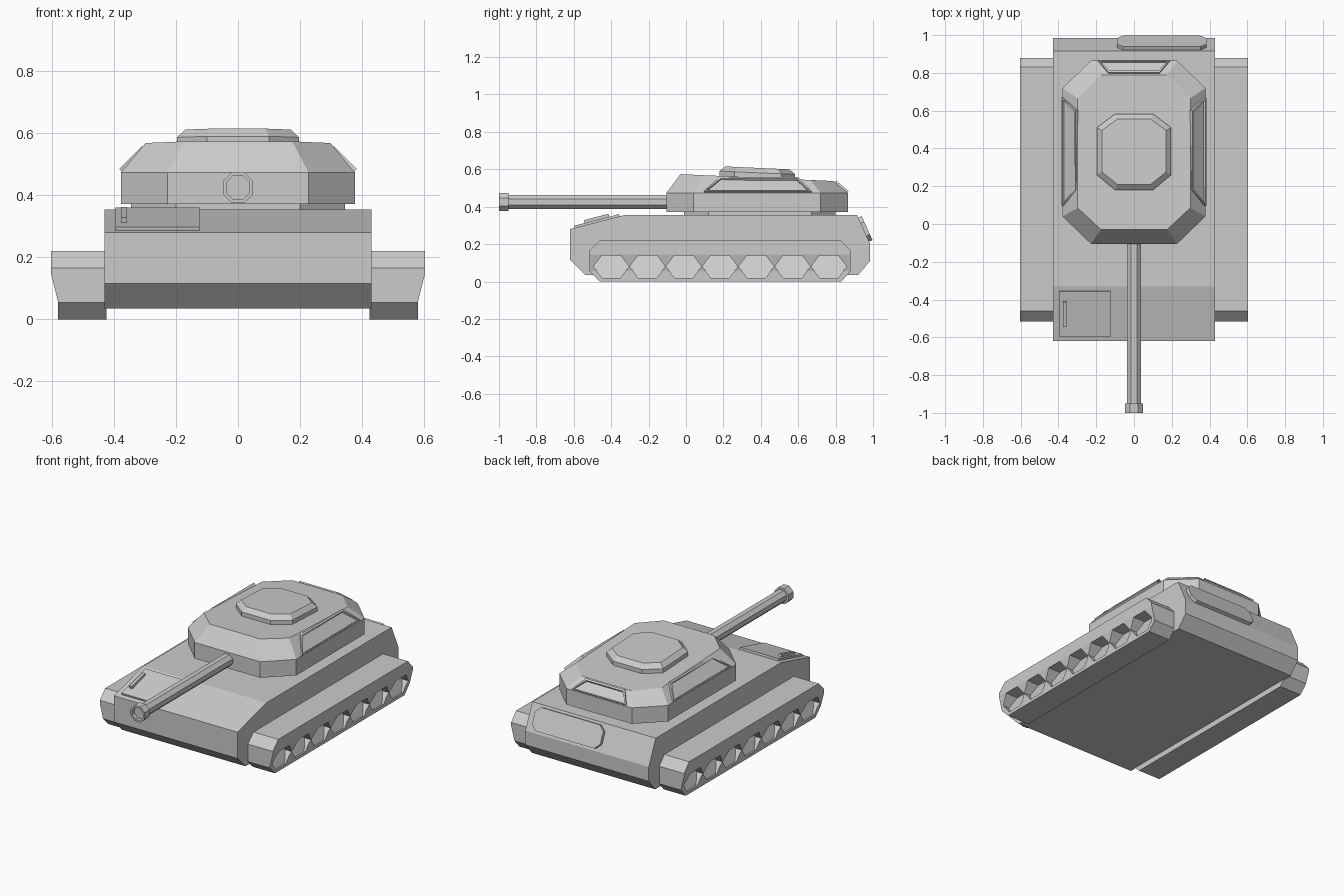
import bpy, bmesh
from mathutils import Matrix, Vector
from math import sin, cos, pi

cube = bpy.data.objects.get("Cube")
if cube:
    bpy.data.objects.remove(cube)

grey = bpy.data.materials.new("plain grey")
grey.use_nodes = True
grey.diffuse_color = (0.6, 0.6, 0.6, 1)
grey.node_tree.nodes["Principled BSDF"].inputs["Base Color"].default_value = (0.6, 0.6, 0.6, 1)


def finish(name, bm):
    bmesh.ops.recalc_face_normals(bm, faces=bm.faces)
    mesh = bpy.data.meshes.new(name)
    bm.to_mesh(mesh)
    bm.free()
    mesh.materials.append(grey)
    obj = bpy.data.objects.new(name, mesh)
    bpy.context.collection.objects.link(obj)
    return obj


def add_loft(bm, rings):
    """Skin a list of equal rings and cap both ends."""
    loops = [[bm.verts.new(p) for p in ring] for ring in rings]
    n = len(loops[0])
    for a, b in zip(loops, loops[1:]):
        for i in range(n):
            j = (i + 1) % n
            bm.faces.new((a[i], a[j], b[j], b[i]))
    bm.faces.new(loops[0][::-1])
    return bm.faces.new(loops[-1])


def loft(name, rings):
    bm = bmesh.new()
    add_loft(bm, rings)
    return finish(name, bm)


def octagon(x_flat, x_out, y0, y1, y2, y3):
    """Chamfered rectangle, symmetric in x."""
    right = [(x_flat, y0), (x_out, y1), (x_out, y2), (x_flat, y3)]
    return right + [(-x, y) for x, y in reversed(right)]


def panel(name, outline, origin, u, v, thick, recess=0, sink=0.01):
    """Raised plate on a sloping face, with an optional sunk centre."""
    u, v = Vector(u).normalized(), Vector(v).normalized()
    n = u.cross(v)
    bm = bmesh.new()
    rings = [[Vector(origin) + u * a + v * b + n * h for a, b in outline]
             for h in (-sink, thick)]
    cap = add_loft(bm, rings)
    bmesh.ops.recalc_face_normals(bm, faces=bm.faces)
    if recess:
        bmesh.ops.inset_individual(bm, faces=[cap], thickness=0.014)
        bmesh.ops.inset_individual(bm, faces=[cap], thickness=0.003, depth=-recess)
    return finish(name, bm)


def mirror_x(obj):
    obj.modifiers.new("mirror", 'MIRROR').use_bisect_axis[0] = False


def rect(a0, a1, b0, b1):
    return [(a0, b0), (a1, b0), (a1, b1), (a0, b1)]


# Hull
profile = [(-0.62, 0.28), (-0.33, 0.355), (0.915, 0.355), (0.985, 0.2),
           (0.985, 0.11), (0.92, 0.035), (-0.54, 0.035), (-0.62, 0.115)]
loft("hull", [[(x, y, z) for y, z in profile] for x in (-0.43, 0.43)])

# Track bodies, with the lower outer wall drawn inwards
profile = [(-0.515, 0.165), (-0.46, 0.22), (0.83, 0.22), (0.88, 0.165),
           (0.88, 0.055), (0.83, 0), (-0.46, 0), (-0.515, 0.055)]
bm = bmesh.new()
add_loft(bm, [[(x, y, z) for y, z in profile] for x in (0.425, 0.603)])
for z in (0.055, 0.145):
    bmesh.ops.bisect_plane(bm, geom=bm.verts[:] + bm.edges[:] + bm.faces[:],
                           plane_co=(0, 0, z), plane_no=(0, 0, 1))
for vert in bm.verts:
    if vert.co.z < 0.1 and vert.co.x > 0.5:
        vert.co.x = 0.58
track = finish("track", bm)

# Seven six-sided pockets along the track, floors leaning inwards
bm = bmesh.new()
pitch = 0.194
for i in range(7):
    y = -0.4 + i * pitch
    hexagon = [(-0.05, 0.02), (0.05, 0.02), (0.095, 0.08),
               (0.05, 0.14), (-0.05, 0.14), (-0.095, 0.08)]
    add_loft(bm, [[(0.57 - 0.45 * (z - 0.02), y + a, z) for a, z in hexagon],
                  [(0.65, y + a, z) for a, z in hexagon]])
cutter = finish("pocket_cutter", bm)
cutter.hide_render = True
cutter.hide_viewport = True
cut = track.modifiers.new("pockets", 'BOOLEAN')
cut.operation = 'DIFFERENCE'
cut.solver = 'EXACT'
cut.object = cutter
mirror_x(track)

# Turret ring and turret with a roof that falls towards the rear
ring = octagon(0.2, 0.345, -0.01, 0.12, 0.67, 0.8)
loft("turret_ring", [[(x, y, z) for x, y in ring] for z in (0.34, 0.385)])


def roof(y):
    return 0.574 - 0.045 * (y + 0.03)


base = octagon(0.228, 0.378, -0.105, 0.04, 0.72, 0.865)
top = octagon(0.175, 0.298, -0.03, 0.085, 0.665, 0.79)
loft("turret", [[(x, y, 0.372) for x, y in base],
                [(x, y, 0.473) for x, y in base],
                [(x, y, roof(y)) for x, y in top]])

# Roof hatch
lower = octagon(0.1, 0.197, 0.18, 0.26, 0.51, 0.583)
upper = octagon(0.088, 0.17, 0.21, 0.275, 0.495, 0.555)
loft("roof_hatch", [[(x, y, roof(y) - 0.01) for x, y in lower],
                    [(x, y, roof(y) + 0.026) for x, y in lower],
                    [(x, y, roof(y) + 0.052) for x, y in upper]])

# Turret windows
side = panel("side_window", [(-0.29, 0.005), (0.285, 0.005), (0.215, 0.11), (-0.205, 0.11)],
             (0.378, 0.385, 0.473), (0, 1, 0), (-0.08, 0, 0.08), 0.012, 0.012, 0.02)
mirror_x(side)
panel("rear_window", [(-0.19, 0.004), (0.19, 0.004), (0.135, 0.09), (-0.135, 0.09)],
      (0, 0.865, 0.473), (-1, 0, 0), (0, -0.075, 0.064), 0.01, 0.014, 0.02)

# Gun: eight-sided barrel and muzzle with a bore
def gun_ring(r, y):
    return [(r * cos(pi / 8 + i * pi / 4), y, 0.425 + r * sin(pi / 8 + i * pi / 4))
            for i in range(8)]


loft("barrel", [gun_ring(0.04, -0.96), gun_ring(0.04, -0.08)])
loft("muzzle", [gun_ring(0.053, -0.95), gun_ring(0.053, -1.0),
                gun_ring(0.041, -1.0), gun_ring(0.041, -0.975)])

# Front hatch with handle
slope = (0, 0.29, 0.075)
panel("front_hatch", rect(-0.135, 0.135, -0.124, 0.124),
      (-0.26, -0.475, 0.3175), (1, 0, 0), slope, 0.012)
panel("hatch_handle", rect(-0.117, -0.098, -0.066, 0.07),
      (-0.26, -0.475, 0.3175), (1, 0, 0), slope, 0.028)

# Rear plate with clipped corners
clipped = octagon(0.205, 0.238, -0.07, -0.037, 0.037, 0.07)
panel("rear_plate", clipped, (0.147, 0.95, 0.2775), (-1, 0, 0), (0, -0.07, 0.155), 0.02)
